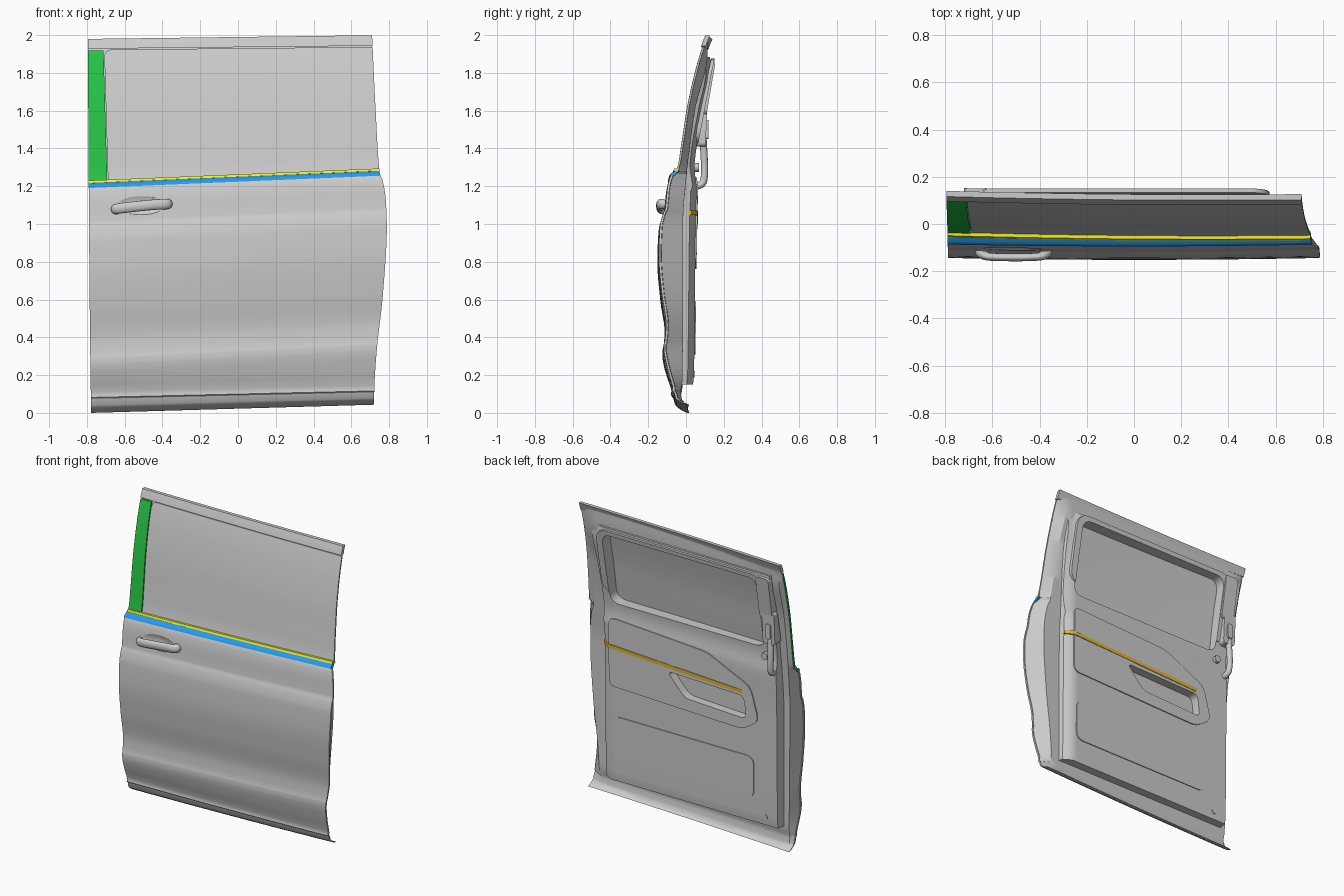
import bpy, bmesh, math
from mathutils import Vector

if "Cube" in bpy.data.objects:
    bpy.data.objects.remove(bpy.data.objects["Cube"])


def curve_fn(pts):
    """Monotone smooth interpolation through (z, value) points."""
    d = [(q[1] - p[1]) / (q[0] - p[0]) for p, q in zip(pts, pts[1:])]
    m = [d[0]] + [0 if a * b <= 0 else 2 * a * b / (a + b) for a, b in zip(d, d[1:])] + [d[-1]]

    def f(z):
        z = min(max(z, pts[0][0]), pts[-1][0])
        i = next(i for i in range(len(d)) if z <= pts[i + 1][0])
        h = pts[i + 1][0] - pts[i][0]
        t = (z - pts[i][0]) / h
        return ((1 + 2 * t) * (1 - t) ** 2 * pts[i][1] + t * (1 - t) ** 2 * h * m[i]
                + t * t * (3 - 2 * t) * pts[i + 1][1] + t * t * (t - 1) * h * m[i + 1])
    return f


# Outer skin section, door edges, height slope along the door, inner surfaces
SKIN = [(.0225, -.004), (.035, -.03), (.06, -.062), (.092, -.07), (.1, -.08), (.11, -.077), (.2, -.102),
        (.3, -.124), (.325, -.124), (.34, -.12), (.43, -.113), (.6, -.136), (.8, -.152), (.95, -.146),
        (1.025, -.127), (1.04, -.119), (1.1, -.112), (1.15, -.107), (1.2, -.097), (1.235, -.08),
        (1.255, -.054), (1.4, -.028), (1.6, .002), (1.8, .045), (1.95, .09), (1.99, .106)]
skin_y = curve_fn(SKIN)
XR = curve_fn([(.02, .72), (.12, .722), (.3, .735), (.6, .768), (.95, .788), (1.1, .782),
               (1.2, .765), (1.24, .75), (1.6, .728), (1.99, .71)])
XL = curve_fn([(.02, -.778), (.5, -.784), (1.2, -.79), (1.99, -.795)])
slope = curve_fn([(.02, .045), (.12, .035), (.3, .075), (1, .07), (1.24, .065), (1.9, .015), (1.99, .02)])
back_y = curve_fn([(.02, .002), (.05, -.02), (.1, -.028), (.15, -.018), (1, -.015), (1.2, 0),
                   (1.3, .01), (1.6, .05), (1.9, .115), (1.99, .115)])
trim_z = curve_fn([(.15, .037), (.2, .042), (1, .052), (1.18, .057), (1.3, .045), (1.4, .055),
                   (1.6, .09), (1.82, .132), (1.88, .128)])


def S(off=0):
    return lambda x, z: skin_y(z) + off + .008 * (x / .79) ** 2 - .008 * x * (z > 1.25)


def T(off=0):
    """Inner trim surface, falling away towards the +x edge."""
    return lambda x, z: trim_z(z) + off - (.04 if z < 1.2 else .025) * max(0, min(1, (x - .54) / .06))


def finish(ob, col=None, angle=30):
    bpy.ops.object.select_all(action='DESELECT')
    ob.select_set(True)
    bpy.context.view_layer.objects.active = ob
    if ob.type == 'CURVE':
        bpy.ops.object.convert(target='MESH')
        ob = bpy.context.object
    bpy.ops.object.shade_smooth_by_angle(angle=math.radians(angle))
    if col:
        mat = bpy.data.materials.new(ob.name + "_colour")
        mat.diffuse_color = (*col, 1)
        mat.use_nodes = True
        mat.node_tree.nodes["Principled BSDF"].inputs["Base Color"].default_value = mat.diffuse_color
        ob.data.materials.append(mat)
    return ob


def make(name, verts, faces, col=None):
    bm = bmesh.new()
    vs = [bm.verts.new(v) for v in verts]
    for f in faces:
        bm.faces.new([vs[i] for i in f])
    bm.normal_update()
    bmesh.ops.recalc_face_normals(bm, faces=bm.faces)
    if bm.calc_volume(signed=True) < 0:
        bmesh.ops.reverse_faces(bm, faces=bm.faces)
    me = bpy.data.meshes.new(name)
    bm.to_mesh(me)
    bm.free()
    ob = bpy.data.objects.new(name, me)
    bpy.context.collection.objects.link(ob)
    return finish(ob, col)


def slab(name, xl, xr, z0, z1, yf, yb, col=None, skew=1, inset=(0, 0), nx=24):
    """Closed solid between a front and a back curved grid."""
    fl = xl if callable(xl) else lambda z: xl
    fr = xr if callable(xr) else lambda z: xr
    cand = {k for k, _ in SKIN} | {i * .04 + .01 for i in range(50)} | {z1 - .035 * k for k in (.1, .3, .6, 1)}
    zs = [z0]
    for z in sorted(cand):
        if z - zs[-1] > .002 and z < z1 - .002:
            zs.append(z)
    zs.append(z1)
    V, n, m = [], nx + 1, len(zs)
    for layer, y in enumerate((yf, yb)):
        for z in zs:
            a, b = fl(z) + inset[0] * layer, fr(z) - inset[1] * layer
            for i in range(n):
                x = a + (b - a) * i / nx
                V.append((x, y(x, z), z + skew * slope(z) * x / 1.55))
    F = []
    for o in (0, n * m):
        F += [(o + j * n + i, o + j * n + i + 1, o + j * n + i + n + 1, o + j * n + i + n)
              for j in range(m - 1) for i in range(nx)]
    rim = (list(range(n)) + [j * n + nx for j in range(1, m)]
           + [(m - 1) * n + i for i in range(nx - 1, -1, -1)] + [j * n for j in range(m - 2, 0, -1)])
    F += [(a, b, b + n * m, a + n * m) for a, b in zip(rim, rim[1:] + rim[:1])]
    return make(name, V, F, col)


def rounded(pts, r, n=6):
    """Round every corner of an (x, z) polygon."""
    out = []
    for i, p in enumerate(pts):
        p = Vector(p)
        a, b = [p + (Vector(q) - p).normalized() * r for q in (pts[i - 1], pts[(i + 1) % len(pts)])]
        out += [a * (1 - t) ** 2 + p * 2 * t * (1 - t) + b * t * t for t in [k / n for k in range(n + 1)]]
    return out


def box2(x0, x1, z0, z1):
    return [(x0, z0), (x1, z0), (x1, z1), (x0, z1)]


def plate(name, outline, y0, y1, col=None):
    n = len(outline)
    V = [(x, y(x, z), z) for y in (y0, y1) for x, z in outline]
    F = [range(n), range(n, 2 * n)] + [(i, (i + 1) % n, (i + 1) % n + n, i + n) for i in range(n)]
    return make(name, V, F, col)


def cut(ob, cutter):
    cutter.hide_render = True
    mod = ob.modifiers.new("cut", 'BOOLEAN')
    mod.object, mod.operation, mod.solver = cutter, 'DIFFERENCE', 'EXACT'
    bpy.context.view_layer.objects.active = ob
    bpy.ops.object.modifier_apply(modifier="cut")
    finish(ob)


def tube(name, pts, r):
    cu = bpy.data.curves.new(name, 'CURVE')
    cu.dimensions, cu.bevel_depth, cu.bevel_resolution, cu.use_fill_caps = '3D', r, 4, True
    sp = cu.splines.new('NURBS')
    sp.points.add(len(pts) - 1)
    for p, c in zip(sp.points, pts):
        p.co = (*c, 1)
    sp.use_endpoint_u, sp.order_u, sp.resolution_u = True, 3, 6
    ob = bpy.data.objects.new(name, cu)
    bpy.context.collection.objects.link(ob)
    return finish(ob, angle=50)


def const(y):
    return lambda x, z: y


# Outer panels
lower_skin = slab("lower_skin", XL, XR, .0225, 1.226, S(), S(.012))
slab("pillar_cover", XL, lambda z: -.692 - .02 * (z - 1.25) / .67, 1.25, 1.926, S(), S(.012), (.02, .55, .06), nx=4)


def glass_left(z):
    k = max(0, z - 1.895)
    return -.688 - .02 * (z - 1.25) / .67 + .035 - math.sqrt(max(0, .035 ** 2 - k * k))


slab("window_glass", glass_left, XR, 1.258, 1.93, S(.003), S(.013))
slab("top_rail", XL, XR, 1.936, 1.99, S(-.004), S(.02))
slab("belt_moulding", XL, XR, 1.224, 1.25, S(-.008), S(.02), (.02, .33, .85))
slab("belt_seal", XL, XR, 1.2505, 1.263, S(-.012), S(.015), (.9, .85, .02))

# Inner body shell and trim, with the window opening
body = slab("inner_body", lambda z: XL(z) + .004, lambda z: XR(z) - .004, .024, 1.985, S(.0135),
            lambda x, z: max(back_y(z), S(.018)(x, z)), inset=(.02, .06))
trim = slab("inner_trim", -.72, lambda z: .6 + .04 * max(0, z - 1.2) / .7, .15, 1.885,
            lambda x, z: back_y(z) - .012, T(), skew=0, inset=(.008, .01), nx=44)
surround = plate("window_surround", rounded(box2(-.675, .575, 1.42, 1.875), .09),
                 lambda x, z: .04 + .205 * (z - 1.42), lambda x, z: .064 + .19 * (z - 1.42))
opening = plate("window_cutter", rounded(box2(-.62, .53, 1.35, 1.845), .07), const(-.3), const(.4))
for ob in (trim, surround):
    cut(ob, opening)
# the shell opening stops just inside the outer panels
cut(body, opening)

# Armrest panel with pull recess
armrest = plate("armrest_panel", rounded([(.535, .79), (-.46, .76), (-.58, .84), (-.52, 1.06),
                                          (-.2, 1.21), (.535, 1.25)], .05), T(-.02), T(.007))
recess = plate("recess_cutter", rounded([(-.03, .855), (-.49, .835), (-.47, .985), (.1, 1.0)], .04),
               const(.0), const(.3))
for ob in (armrest, trim):
    cut(ob, recess)
slab("accent_strip", -.46, .592, 1.022, 1.046, T(-.02), T(.01), (.75, .48, .03), nx=44)

# Lower pocket and plug
plate("lower_pocket_panel", rounded(box2(-.54, .51, .31, .59), .06), T(-.01), T(.006))
plate("trim_plug", [(-.62 + .018 * math.cos(a * math.pi / 8), .205 + .018 * math.sin(a * math.pi / 8))
                    for a in range(16)], T(-.01), T(.004))

# Inner grip, latch housing and pillar garnish
plate("pillar_garnish", rounded(box2(-.72, -.625, 1.58, 1.87), .03), T(-.02), T(.022))
plate("latch_housing", rounded(box2(-.735, -.645, 1.41, 1.63), .025), T(-.02), lambda x, z: .103 + .05 * (z - 1.41))
plate("latch_button", rounded(box2(-.71, -.67, 1.45, 1.55), .015), const(.08), const(.118))
tube("inner_grip", [(-.69, .04, 1.2), (-.695, .09, 1.2), (-.7, .1, 1.27), (-.7, .096, 1.36),
                    (-.695, .09, 1.46)], .019)
tube("lock_knob", [(-.63, .03, 1.3), (-.63, .05, 1.3), (-.63, .068, 1.3)], .024)

# Outer handle over its scooped bowl
bpy.ops.mesh.primitive_uv_sphere_add(segments=32, ring_count=16, location=(-.52, -.122, 1.105))
bowl = bpy.context.object
bowl.name = "bowl_cutter"
bowl.scale = (.15, .03, .06)
bpy.context.view_layer.update()
for ob in (lower_skin, body):
    cut(ob, bowl)
handle = tube("outer_handle", [(-.645, -.1, 1.078), (-.65, -.14, 1.08), (-.55, -.146, 1.092),
                               (-.45, -.146, 1.102), (-.37, -.138, 1.106), (-.375, -.1, 1.106)], .028)
for v in handle.data.vertices:
    v.co.y = -.132 + (v.co.y + .13) * .6

for ob in (opening, recess, bowl):
    bpy.data.objects.remove(ob)
